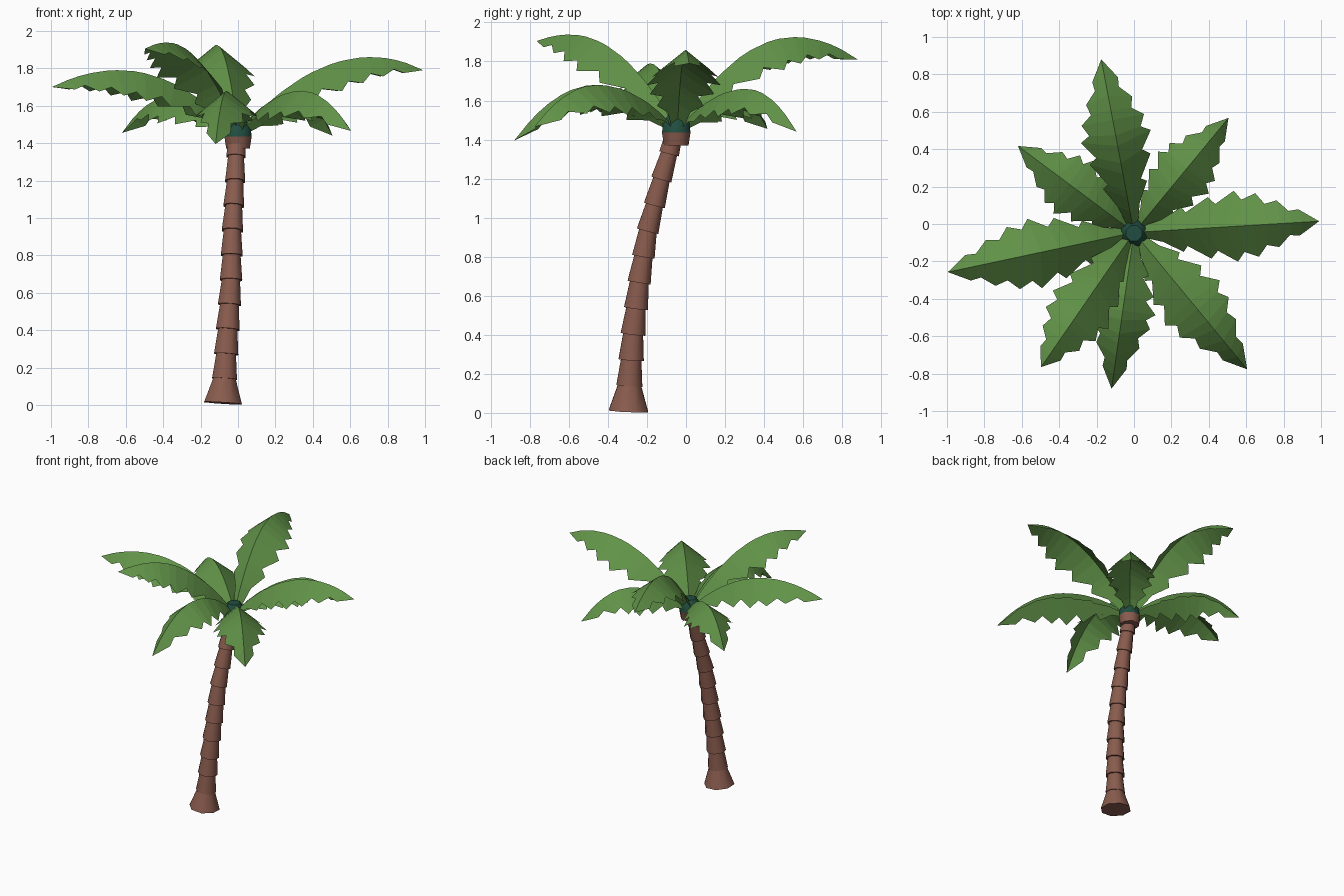
import bpy, math
from mathutils import Vector

if "Cube" in bpy.data.objects:
    bpy.data.objects.remove(bpy.data.objects["Cube"])


def material(name, rgb):
    m = bpy.data.materials.new(name)
    m.diffuse_color = (*rgb, 1)
    m.use_nodes = True
    m.node_tree.nodes["Principled BSDF"].inputs["Base Color"].default_value = m.diffuse_color
    return m


BARK = material("bark", (0.25, 0.105, 0.075))
LEAF = material("leaf", (0.12, 0.29, 0.065))
BUD = material("bud", (0.015, 0.075, 0.05))


def add_mesh(name, verts, faces, mat):
    me = bpy.data.meshes.new(name)
    me.from_pydata(verts, [], faces)
    me.materials.append(mat)
    ob = bpy.data.objects.new(name, me)
    bpy.context.collection.objects.link(ob)
    return ob


def tube(name, rings, mat, sides=8):
    """Closed tube through (centre, radius) rings, square to its own axis."""
    axis = (rings[-1][0] - rings[0][0]).normalized()
    rot = Vector((0, 0, 1)).rotation_difference(axis)
    verts, faces = [], []
    for c, r in rings:
        for k in range(sides):
            a = 2 * math.pi * (k + 0.5) / sides
            verts.append(c + rot @ Vector((r * math.cos(a), r * math.sin(a), 0)))
    for i in range(len(rings) - 1):
        for k in range(sides):
            a, b = i * sides + k, i * sides + (k + 1) % sides
            faces.append((a, b, b + sides, a + sides))
    n = len(verts)
    faces += [tuple(reversed(range(sides))), tuple(range(n - sides, n))]
    ob = add_mesh(name, verts, faces, mat)
    for p in ob.data.polygons:
        p.use_smooth = len(p.vertices) == 4
    ob.data.set_sharp_from_angle(angle=math.radians(50))
    return ob


# Leaning trunk centre line
PATH = [(-0.08, -0.295, 0.01), (-0.072, -0.29, 0.14), (-0.055, -0.272, 0.4),
        (-0.037, -0.24, 0.67), (-0.03, -0.195, 0.94), (-0.015, -0.125, 1.2),
        (-0.008, -0.065, 1.4), (0, -0.03, 1.56)]


def centre(z):
    for a, b in zip(PATH, PATH[1:]):
        if z <= b[2] or b is PATH[-1]:
            return Vector(a).lerp(Vector(b), (z - a[2]) / (b[2] - a[2]))


# Trunk: flared foot, then stacked tapered segments
tube("trunk_foot", [(centre(0.01), 0.109), (centre(0.155), 0.06)], BARK)
for i in range(10):
    z = 0.14 + 0.132 * i
    r = 0.072 - 0.0018 * i
    tube(f"trunk_segment_{i + 1}",
         [(centre(z), r), (centre(z + 0.15), r * 0.76)], BARK)

# Crown collar and bud
cap = Vector((0, -0.05, 0))
up = Vector((0, 0, 1))
tube("crown_collar", [(cap + up * 1.37, 0.068), (cap + up * 1.435, 0.079)], BARK)
tube("crown_bud", [(cap + up * 1.435, 0.079), (cap + up * 1.49, 0.072),
                   (cap + up * 1.525, 0.045)], BUD)

# Jagged half outline: (position along the rib, half width)
EDGE = [(0, .02), (.12, .06), (.2, .12), (.24, .09), (.34, .165), (.4, .125),
        (.5, .19), (.56, .14), (.65, .17), (.71, .11), (.79, .125),
        (.85, .065), (.91, .07), (1, 0)]
ROOT = Vector((0, -0.045, 1.45))


def frond(name, tip, peak_t, peak_z, width=1.0):
    """Folded leaf: arched rib with two drooping toothed sides."""
    flat = Vector((tip[0] - ROOT.x, tip[1] - ROOT.y, 0))
    length = flat.length
    out = flat / length
    side = Vector((-out.y, out.x, 0))

    def rise(t):
        end, span = (ROOT.z, peak_t) if t < peak_t else (tip[2], 1 - peak_t)
        c = (peak_z - end) / span ** 2
        return peak_z - c * (t - peak_t) ** 2, -2 * c * (t - peak_t) / length

    verts, faces = [], []
    for t, w in EDGE:
        z, slope = rise(t)
        rib = Vector((ROOT.x, ROOT.y, z)) + flat * t
        down = (out * slope - up).normalized()
        w *= width
        verts += [rib + side * w + down * w * 0.8, rib,
                  rib - side * w + down * w * 0.8]
    for i in range(len(EDGE) - 1):
        a = 3 * i
        faces += [(a, a + 1, a + 4, a + 3), (a + 1, a + 2, a + 5, a + 4)]
    # the sides meet the rib at the tip
    last = len(verts) - 3
    faces = [tuple(dict.fromkeys(last if v >= last else v for v in f)) for f in faces]
    return add_mesh(name, verts[:last + 1], faces, LEAF)


# Fronds: tip, where along the rib it peaks, peak height, width
FRONDS = [((0.99, 0.015, 1.79), .72, 1.86, 1.0),
          ((0.505, 0.567, 1.44), .58, 1.66, 0.93),
          ((0.605, -0.777, 1.465), .56, 1.68, 1.0),
          ((-0.12, -0.88, 1.395), .5, 1.68, 0.93),
          ((-0.497, -0.765, 1.905), .76, 1.938, 0.95),
          ((-0.995, -0.257, 1.70), .64, 1.79, 1.0),
          ((-0.62, 0.417, 1.455), .58, 1.65, 0.93),
          ((-0.175, 0.88, 1.81), .65, 1.925, 1.0)]
for i, f in enumerate(FRONDS):
    frond(f"frond_{i + 1}", *f)
